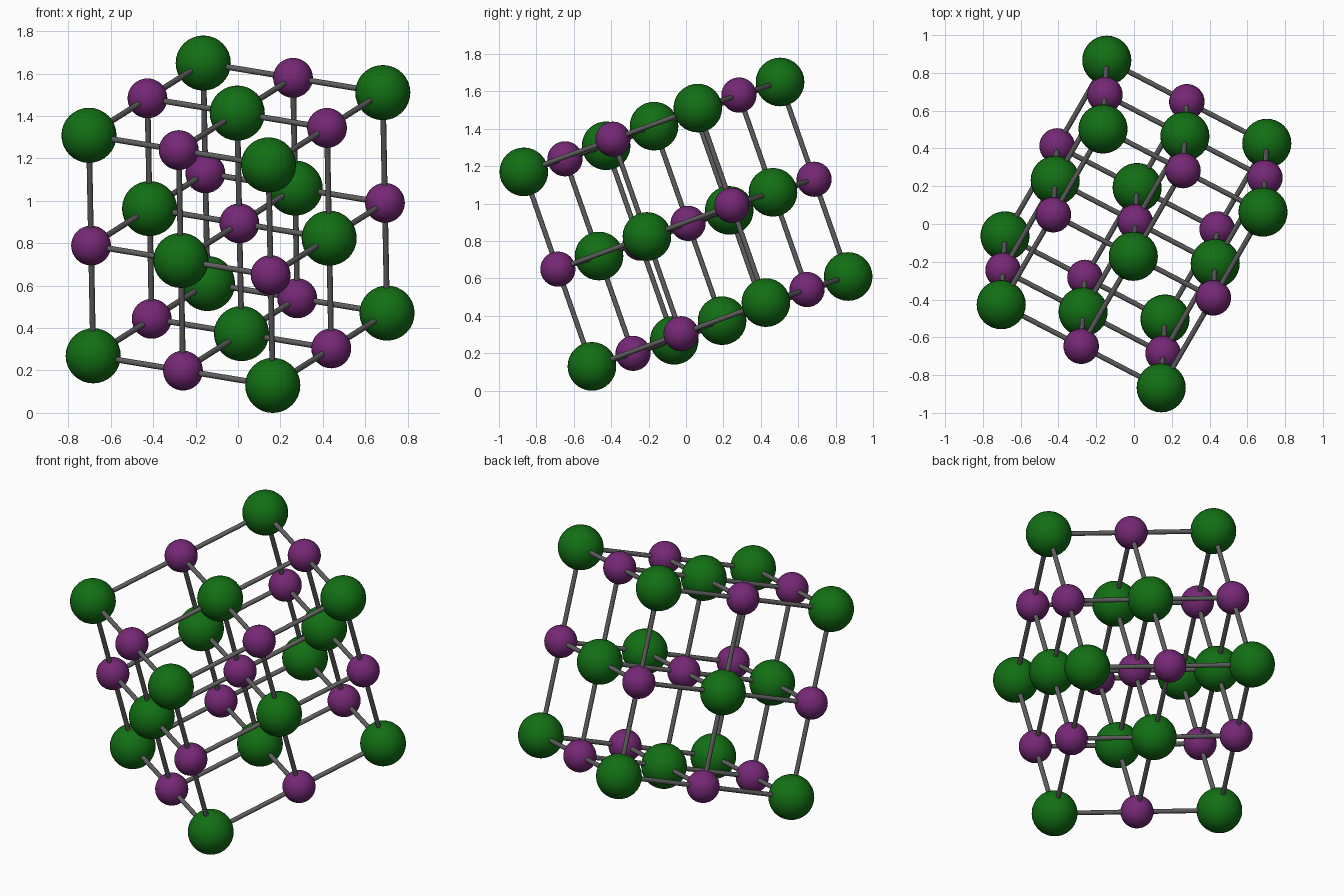
import bpy
from mathutils import Vector

if "Cube" in bpy.data.objects:
    bpy.data.objects.remove(bpy.data.objects["Cube"])

# Lattice edge vectors, centre and part sizes
A = Vector((0.847, -0.440, -0.1395))
B = Vector((0.539, 0.930, 0.341))
C = Vector((-0.020, -0.364, 1.040))
CENTRE = Vector((0, 0, 0.89))
STEP_A = STEP_C = (-0.5, 0.0, 0.5)
STEP_B = (-0.5, 0.012, 0.5)   # middle layer sits slightly off centre
R_LARGE, R_SMALL, R_BOND = 0.13, 0.094, 0.0135


def material(name, rgb):
    m = bpy.data.materials.new(name)
    m.diffuse_color = (*rgb, 1)
    m.use_nodes = True
    m.node_tree.nodes["Principled BSDF"].inputs["Base Color"].default_value = m.diffuse_color
    return m


GREEN = material("green", (0.006, 0.16, 0.007))
PURPLE = material("purple", (0.18, 0.021, 0.18))
GREY = material("grey", (0.115, 0.115, 0.115))


def point(i, j, k):
    return CENTRE + A * STEP_A[i] + B * STEP_B[j] + C * STEP_C[k]


def finish(obj, name, mat):
    obj.name = name
    obj.data.materials.append(mat)
    bpy.ops.object.shade_smooth_by_angle()


def ball(pos, large):
    bpy.ops.mesh.primitive_uv_sphere_add(
        segments=32, ring_count=16, radius=R_LARGE if large else R_SMALL, location=pos)
    finish(bpy.context.object, "large_ball" if large else "small_ball",
           GREEN if large else PURPLE)


def rod(p, q):
    d = q - p
    bpy.ops.mesh.primitive_cylinder_add(
        vertices=16, radius=R_BOND, depth=d.length, location=(p + q) / 2,
        rotation=d.to_track_quat('Z', 'Y').to_euler())
    finish(bpy.context.object, "rod", GREY)


# Alternating balls on a 3 x 3 x 3 grid, with rods to the next neighbours
for i in range(3):
    for j in range(3):
        for k in range(3):
            p = point(i, j, k)
            ball(p, (i + j + k) % 2 == 0)
            for n in ((i + 1, j, k), (i, j + 1, k), (i, j, k + 1)):
                if max(n) < 3:
                    rod(p, point(*n))
